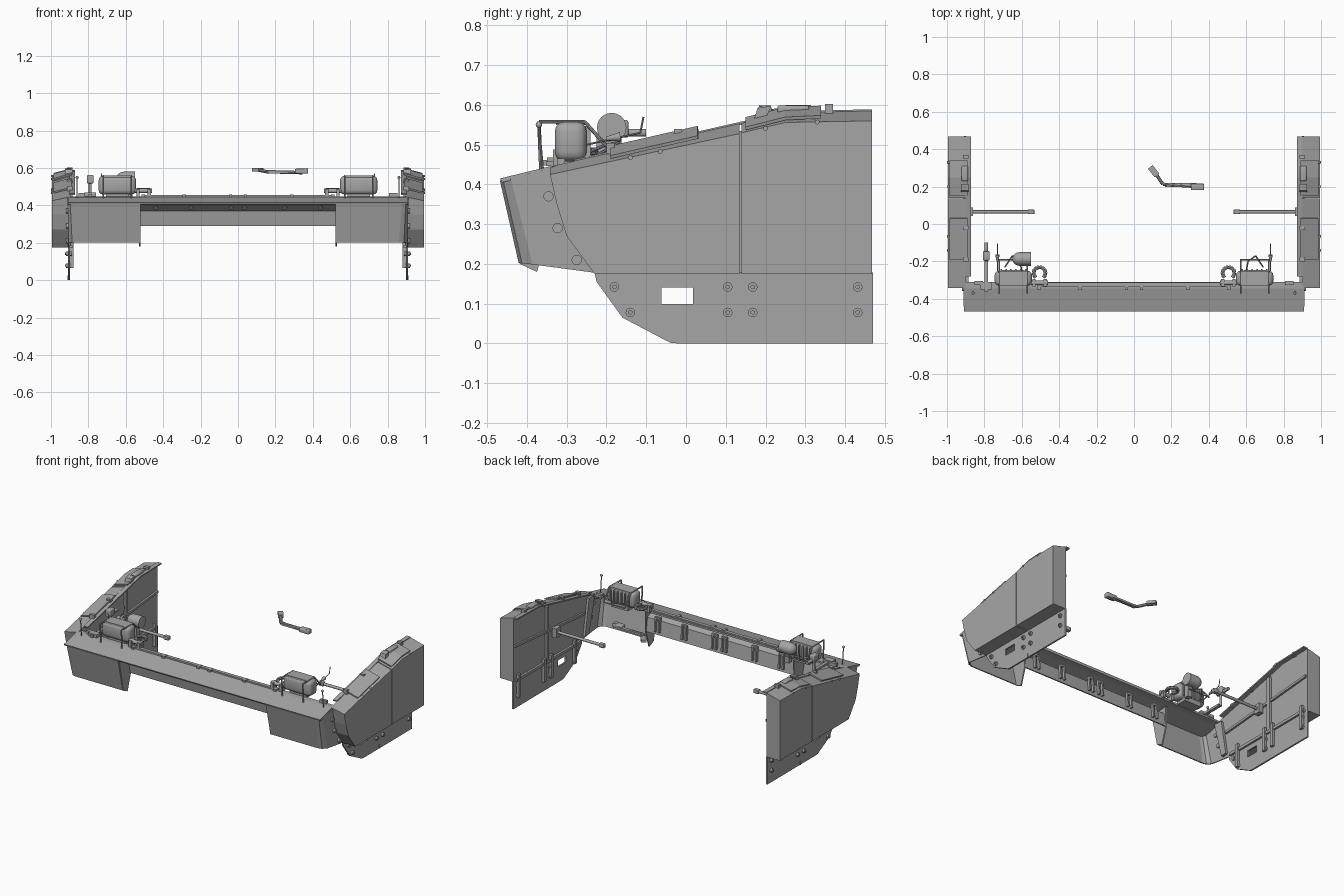
import bpy, bmesh, math
from mathutils import Vector, Matrix

if "Cube" in bpy.data.objects:
    bpy.data.objects.remove(bpy.data.objects["Cube"])

grey = bpy.data.materials.new("primer_grey")
grey.diffuse_color = (0.38, 0.38, 0.38, 1)
grey.use_nodes = True
grey.node_tree.nodes["Principled BSDF"].inputs["Base Color"].default_value = grey.diffuse_color


def finish(name, bm, smooth=False):
    bmesh.ops.recalc_face_normals(bm, faces=bm.faces)
    me = bpy.data.meshes.new(name)
    bm.to_mesh(me)
    bm.free()
    me.materials.append(grey)
    ob = bpy.data.objects.new(name, me)
    bpy.context.collection.objects.link(ob)
    if smooth:
        bpy.context.view_layer.objects.active = ob
        ob.select_set(True)
        bpy.ops.object.shade_smooth_by_angle(angle=math.radians(35))
        ob.select_set(False)
    return ob


def loft(name, rings, closed=True, cap=True, thick=0):
    bm = bmesh.new()
    vs = [[bm.verts.new(p) for p in r] for r in rings]
    n = len(rings[0])
    for a, b in zip(vs, vs[1:]):
        for i in range(n if closed else n - 1):
            j = (i + 1) % n
            bm.faces.new((a[i], a[j], b[j], b[i]))
    if cap:
        bm.faces.new(vs[0])
        bm.faces.new(vs[-1])
    ob = finish(name, bm)
    if thick:
        m = ob.modifiers.new("sheet", 'SOLIDIFY')
        m.thickness, m.offset = thick, 0
    return ob


def prism(name, pts, x0, x1):
    return loft(name, [[(x, y, z) for y, z in pts] for x in (x0, x1)])


def box(name, c, size, bevel=0):
    bm = bmesh.new()
    bmesh.ops.create_cube(bm, size=1)
    bmesh.ops.scale(bm, vec=size, verts=bm.verts)
    if bevel:
        bmesh.ops.bevel(bm, geom=bm.edges[:], offset=bevel, segments=3, profile=0.5, affect='EDGES')
    bmesh.ops.translate(bm, vec=c, verts=bm.verts)
    return finish(name, bm, bevel > 0)


def cyl(name, a, b, r, r2=None, seg=12):
    a, b = Vector(a), Vector(b)
    bm = bmesh.new()
    rot = (b - a).to_track_quat('Z', 'Y').to_matrix().to_4x4()
    bmesh.ops.create_cone(bm, cap_ends=True, segments=seg, radius1=r, radius2=r if r2 is None else r2,
                          depth=(b - a).length, matrix=Matrix.Translation((a + b) / 2) @ rot)
    return finish(name, bm, True)


def ball(name, c, r, scale=(1, 1, 1)):
    bm = bmesh.new()
    bmesh.ops.create_uvsphere(bm, u_segments=16, v_segments=10, radius=r)
    bmesh.ops.scale(bm, vec=scale, verts=bm.verts)
    bmesh.ops.translate(bm, vec=c, verts=bm.verts)
    return finish(name, bm, True)


def tube(name, pts, r):
    for a, b in zip(pts, pts[1:]):
        cyl(name, a, b, r, seg=8)


# Front beam: sloped top plate with a rear lip, and a folded hanging plate
prism("beam_top", [(-.468, .415), (-.463, .405), (-.345, .432), (-.31, .435), (-.31, .447), (-.345, .445)], -.91, .91)
prism("beam_hanging_plate", [(-.45, .412), (-.365, .37), (-.35, .29), (-.342, .29), (-.355, .378), (-.44, .418)], -.53, .53)
box("beam_rear_rail", (0, -.325, .45), (1.0, .022, .01))
for x in (-.44, -.25, -.035, .035, .25, .44):
    cyl("beam_bolt", (x, -.41, .385), (x, -.40, .395), .013)
    for dx in (-.014, .014):
        prism("beam_rib", [(-.352, .40), (-.336, .40), (-.328, .31), (-.344, .31)], x + dx - .005, x + dx + .005)
    box("beam_rib_bridge", (x, -.344, .40), (.038, .014, .012))
    box("beam_top_tab", (x * 1.15, -.335, .452), (.018, .035, .012))

low = [(.47, .175), (-.23, .175), (-.30, .27), (-.325, .35)]
for s in (-1, 1):
    # Corner mudguard: front sheet wrapping round to the outer side
    top = [(.525, -.465, .41), (.875, -.465, .41), (.895, -.458, .412), (.908, -.44, .416), (.908, -.34, .44)]
    bot = [(.525, -.418, .203), (.86, -.418, .203), (.885, -.41, .202), (.902, -.385, .199), (.905, -.23, .178)]
    loft("corner_guard", [[(s * x, y, z) for x, y, z in r] for r in (top, bot)], False, False, .006)
    prism("corner_inner_web", [(-.46, .405), (-.34, .42), (-.34, .29), (-.375, .18), (-.418, .2)],
          s * .522, s * .53)

    # Side skirt boxes, split by a narrow seam
    def skirt(name, outer, inner):
        loft(name, [[(s * .995, y, z) for y, z in outer], [(s * .9, y, z) for y, z in inner]])
    skirt("skirt_front", [(.135, .175)] + low[1:] + [(-.342, .425), (.135, .528)],
          [(.135, .175)] + low[1:] + [(-.342, .445), (.135, .553)])
    skirt("skirt_rear", [(.14, .175), (.14, .53), (.25, .556), (.468, .56), (.468, .175)],
          [(.14, .175), (.14, .554), (.25, .58), (.468, .585), (.468, .175)])
    loft("skirt_top_flange", [[(s * x, y, z) for y, z in
         ((-.28, .459), (.135, .553), (.25, .58), (.468, .585))] for x in (.9, .872)], False, False, .008)
    loft("skirt_top_overlay", [[(s * x, y, z + (.98 - x) * .26) for y, z in ((-.19, .47), (.03, .52))]
         for x in (.985, .89)], False, False, .008)
    loft("skirt_rear_overlay", [[(s * x, y, z + (.98 - x) * .26) for y, z in
         ((.15, .542), (.25, .567), (.34, .571))] for x in (.985, .89)], False, False, .008)
    for y, z in ((-.19, .49), (-.02, .525), (.36, .588)):
        box("skirt_top_hook", (s * .9, y, z), (.03, .02, .028))
    prism("skirt_top_latch", [(.17, .56), (.18, .592), (.215, .598), (.2, .565)], s * .885, s * .925)
    box("skirt_top_handle", (s * .905, .27, .589), (.035, .08, .02), .006)
    for y, z in ((-.14, .467), (-.065, .483), (.2, .541), (.33, .557)):
        cyl("skirt_rivet", (s * .985, y, z), (s * .999, y, z), .006)

    # Lower skirt plate with a slot
    plate = prism("lower_plate", [(-.23, .178), (-.225, .155), (-.16, .065), (-.04, .002), (-.02, 0),
                                  (.47, 0), (.47, .178)], s * .898, s * .908)
    slot = box("slot_cutter", (s * .903, -.022, .12), (.105, .08, .042))
    slot.hide_render = True
    slot.display_type = 'WIRE'
    m = plate.modifiers.new("slot", 'BOOLEAN')
    m.operation, m.object, m.solver = 'DIFFERENCE', slot, 'EXACT'
    box("lower_plate_seam", (s * .909, .137, .012), (.004, .003, .024))
    for y, z in ((-.18, .142), (-.14, .078), (.105, .142), (.105, .078), (.168, .142), (.168, .078),
                 (.432, .142), (.432, .078)):
        cyl("plate_bolt", (s * .888, y, z), (s * .92, y, z), .012)
        cyl("plate_bolt_head", (s * .92, y, z), (s * .926, y, z), .006, seg=6)
    for y, z in ((-.346, .37), (-.323, .29), (-.275, .21)):
        cyl("guard_bolt", (s * .895, y, z), (s * .92, y, z), .013)

    # Inner stiffeners, hinge rail and brackets
    box("inner_hinge_rail", (s * .893, .12, .18), (.014, .66, .018))
    prism("inner_rail", [(-.25, .335), (.46, .395), (.46, .41), (-.25, .35)], s * .888, s * .9)
    box("inner_upright", (s * .892, .137, .36), (.014, .025, .35))
    for y in (-.14, .1, .17, .43):
        box("inner_clamp", (s * .888, y, .14), (.016, .022, .15))
    prism("front_inner_bracket", [(-.34, .43), (-.28, .43), (-.24, .2), (-.28, .2)], s * .885, s * .9)

    # Inner support rod
    cyl("support_rod", (s * .9, .065, .35), (s * .54, .065, .35), .009)
    box("rod_mount", (s * .875, .065, .35), (.03, .045, .06))
    box("rod_end", (s * .55, .065, .35), (.035, .025, .025), .004)

    # Headlight with bezel and tubular guard
    box("headlight_body", (s * .645, -.29, .508), (.2, .08, .1), .024)
    box("headlight_lid", (s * .645, -.29, .555), (.15, .075, .012))
    for i in range(6):
        box("headlight_fin", (s * (.58 + i * .026), -.25, .51), (.008, .02, .075))
    box("headlight_foot", (s * .645, -.28, .455), (.12, .07, .03))
    for x in (.57, .72):
        tube("headlight_guard", [(s * x, -.365, .435), (s * x, -.37, .558), (s * x, -.255, .558),
                                 (s * x, -.19, .485)], .0045)
    tube("guard_rail", [(s * .72, -.19, .485), (s * .57, -.19, .485)], .004)
    tube("headlight_cable", [(s * .60, -.25, .48), (s * .61, -.2, .5), (s * .65, -.17, .505), (s * .69, -.23, .47)], .004)
    tube("marker_wire", [(s * .73, -.25, .5), (s * .73, -.16, .52), (s * .73, -.115, .53), (s * .73, -.107, .57)], .0025)
    cyl("marker_cone", (s * .73, -.2, .515), (s * .73, -.165, .52), .005, .012)

    # Width marker at the corner
    cyl("width_marker_stem", (s * .86, -.36, .435), (s * .86, -.37, .545), .003, seg=8)
    ball("width_marker_ball", (s * .86, -.37, .55), .008)
    box("corner_latch", (s * .83, -.315, .455), (.045, .02, .02))

    # Shackle
    ring = [(s * (.505 + .032 * math.sin(a)), -.262 + .032 * math.cos(a), .483)
            for a in [math.radians(-140 + 280 * i / 10) for i in range(11)]]
    tube("shackle_bow", ring, .01)
    cyl("shackle_pin", (s * .46, -.315, .478), (s * .55, -.315, .478), .012)
    for x in (.475, .535):
        box("shackle_lug", (s * x, -.315, .465), (.018, .04, .045))

# Horn on the left
cyl("horn_body", (-.61, -.187, .543), (-.55, -.187, .543), .037, seg=24)
ball("horn_dome", (-.61, -.187, .543), .037, (1.1, 1, 1))
box("horn_bracket", (-.58, -.21, .48), (.03, .03, .08))

# Signal lamp post on the left
cyl("signal_post", (-.79, -.17, .445), (-.79, -.17, .52), .008)
box("signal_body", (-.79, -.17, .54), (.035, .05, .045), .006)
cyl("signal_tube", (-.79, -.2, .53), (-.79, -.1, .53), .01)
box("signal_arm", (-.79, -.27, .455), (.02, .18, .014))
box("signal_foot", (-.79, -.33, .458), (.06, .04, .02))

# Free-standing bent latch lever
tube("lever_arm", [(.105, .285, .59), (.155, .212, .58), (.345, .2, .575)], .009)
prism_pts = [(.075, .295), (.1, .315), (.135, .27), (.11, .25)]
loft("lever_pad", [[(x, y, z) for x, y in prism_pts] for z in (.582, .6)])
box("lever_block", (.34, .198, .583), (.07, .035, .026), .005)
cyl("lever_knob", (.36, .198, .58), (.36, .198, .598), .014)
box("lever_bar", (.25, .208, .577), (.17, .022, .012))
